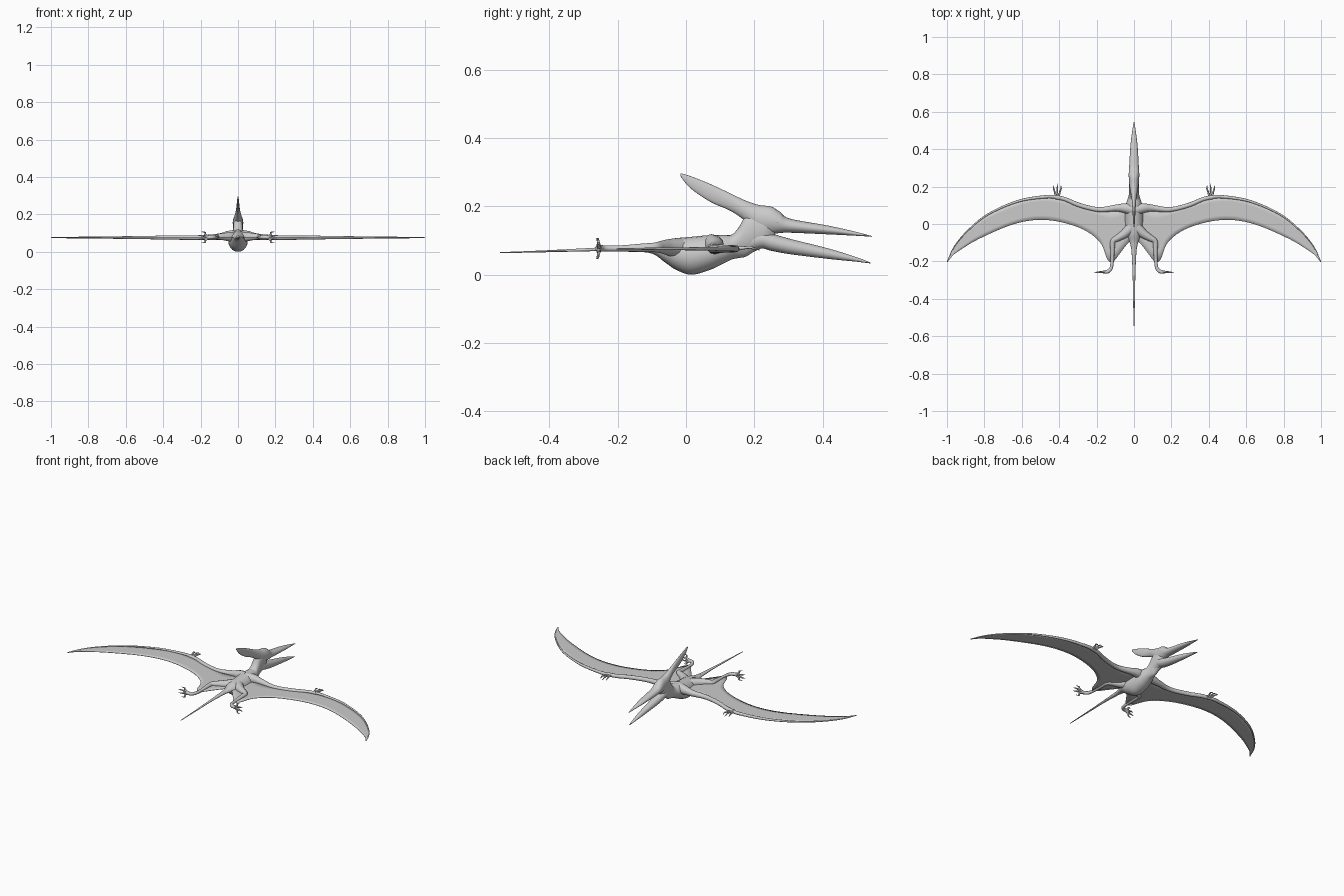
import bpy, math
from mathutils import Vector

cube = bpy.data.objects.get("Cube")
if cube:
    bpy.data.objects.remove(cube, do_unlink=True)


def material(name, value):
    m = bpy.data.materials.new(name)
    m.use_nodes = True
    col = (value, value, value, 1)
    m.diffuse_color = col
    m.node_tree.nodes["Principled BSDF"].inputs["Base Color"].default_value = col
    return m


SKIN = material("grey skin", 0.6)


def spline(stations, steps):
    """Catmull-Rom through tuples of any length."""
    s = [stations[0], *stations, stations[-1]]
    out = []
    for i in range(1, len(s) - 2):
        for k in range(steps):
            t = k / steps
            out.append([0.5 * (2 * b + (c - a) * t + (2 * a - 5 * b + 4 * c - d) * t * t
                               + (3 * b - a - 3 * c + d) * t ** 3)
                        for a, b, c, d in zip(*s[i - 1:i + 3])])
    return out + [list(stations[-1])]


def make(name, verts, faces, mirror=False):
    mesh = bpy.data.meshes.new(name)
    mesh.from_pydata(verts, [], faces)
    mesh.materials.append(SKIN)
    ob = bpy.data.objects.new(name, mesh)
    bpy.context.collection.objects.link(ob)
    bpy.ops.object.select_all(action='DESELECT')
    ob.select_set(True)
    bpy.context.view_layer.objects.active = ob
    bpy.ops.object.mode_set(mode='EDIT')
    bpy.ops.mesh.select_all(action='SELECT')
    bpy.ops.mesh.normals_make_consistent(inside=False)
    bpy.ops.object.mode_set(mode='OBJECT')
    bpy.ops.object.shade_smooth_by_angle(angle=math.radians(60))
    if mirror:
        ob.modifiers.new("Mirror", 'MIRROR')
    return ob


def skin_rings(name, rings, mirror=False):
    n = len(rings[0])
    verts = [v for r in rings for v in r]
    faces = [(i * n + j, i * n + (j + 1) % n, (i + 1) * n + (j + 1) % n, (i + 1) * n + j)
             for i in range(len(rings) - 1) for j in range(n)]
    faces += [tuple(range(n)), tuple(range(len(verts) - n, len(verts)))]
    return make(name, verts, faces, mirror)


def loft(name, stations, steps=5, n=20):
    """Upright oval rings from (y, low z, high z, half width)."""
    rings = []
    for y, lo, hi, w in spline(stations, steps):
        rings.append([(w * math.cos(a), y, (lo + hi) / 2 + (hi - lo) / 2 * math.sin(a))
                      for a in (math.tau * j / n for j in range(n))])
    return skin_rings(name, rings)


def tube(name, stations, steps=5, n=12):
    """Round tube through (x, y, z, radius), mirrored."""
    pts = spline(stations, steps)
    rings = []
    for i, p in enumerate(pts):
        d = Vector(pts[min(i + 1, len(pts) - 1)][:3]) - Vector(pts[max(i - 1, 0)][:3])
        side = d.cross(Vector((0, 0, 1))).normalized()
        up = side.cross(d).normalized()
        rings.append([Vector(p[:3]) + p[3] * (side * math.cos(a) + up * math.sin(a))
                      for a in (math.tau * j / n for j in range(n))])
    return skin_rings(name, rings, True)


# Trunk, neck and tail
loft("body", [
    (-.16, .068, .083, .01), (-.1, .062, .09, .022), (-.06, .035, .102, .038),
    (-.03, .015, .107, .047), (.015, 0, .111, .052), (.07, .014, .116, .05),
    (.11, .033, .117, .042), (.135, .045, .118, .034), (.155, .049, .14, .028),
    (.175, .053, .175, .026), (.2, .068, .19, .026), (.235, .085, .18, .024),
    (.26, .11, .16, .012)])
loft("tail", [(-.545, .063, .066, .002), (-.4, .066, .072, .005),
              (-.25, .069, .08, .008), (-.13, .066, .087, .014)])

# Head with crest and beak
loft("crest_and_upper_beak", [
    (-.016, .288, .297, .002), (.012, .254, .289, .005), (.07, .214, .266, .008),
    (.13, .187, .238, .012), (.17, .16, .219, .018), (.21, .125, .205, .025),
    (.25, .12, .199, .028), (.275, .122, .184, .028), (.305, .123, .164, .026),
    (.42, .118, .143, .019), (.5, .114, .125, .009), (.545, .111, .113, .002)])
loft("lower_jaw", [
    (.18, .065, .13, .022), (.22, .077, .13, .026), (.25, .07, .121, .027),
    (.305, .06, .105, .024), (.42, .046, .076, .016), (.5, .038, .051, .008),
    (.54, .033, .036, .002)])

# Eyes with raised rims
bpy.ops.mesh.primitive_uv_sphere_add(segments=16, ring_count=10, radius=.006,
                                     location=(.023, .267, .155))
eye = bpy.context.object
bpy.ops.mesh.primitive_torus_add(major_radius=.009, minor_radius=.0025, major_segments=20,
                                 minor_segments=8, location=(.0235, .267, .155),
                                 rotation=(0, math.pi / 2, 0))
rim = bpy.context.object
for ob, name in ((eye, "eye"), (rim, "eye_rim")):
    ob.name = name
    bpy.ops.object.select_all(action='DESELECT')
    ob.select_set(True)
    bpy.context.view_layer.objects.active = ob
    bpy.ops.object.transform_apply(location=True, rotation=True, scale=True)
    bpy.ops.object.shade_smooth()
    ob.data.materials.append(SKIN)
    ob.modifiers.new("Mirror", 'MIRROR')

# Wing membrane: leading x, y then trailing x, y
Z = .076
edges = spline([
    (0, .08, 0, -.08), (.03, .09, .03, -.1), (.06, .095, .07, -.15), (.09, .09, .11, -.2),
    (.13, .085, .142, -.19), (.18, .078, .18, -.1), (.28, .1, .27, -.03),
    (.39, .135, .41, .014), (.5, .145, .54, .02), (.62, .12, .67, -.01),
    (.78, .05, .83, -.08), (.89, -.037, .915, -.13), (.96, -.12, .965, -.165),
    (1, -.2, .997, -.204)], 5)
CROSS = 5
verts = [((a * (CROSS - k) + c * k) / CROSS, (b * (CROSS - k) + d * k) / CROSS, Z)
         for a, b, c, d in edges for k in range(CROSS + 1)]
row = CROSS + 1
faces = [(i * row + k, i * row + k + 1, (i + 1) * row + k + 1, (i + 1) * row + k)
         for i in range(len(edges) - 1) for k in range(CROSS)]
wing = make("wing_membrane", verts, faces, True)
solid = wing.modifiers.new("Thickness", 'SOLIDIFY')
solid.thickness, solid.offset = .003, 0

# Arm and long wing finger
tube("arm", [(.0, .075, .085, .034), (.05, .085, .086, .026), (.1, .085, .08, .018),
             (.19, .077, Z, .013), (.29, .1, Z, .012), (.37, .133, Z, .011),
             (.42, .143, Z, .011)])
tube("wing_finger", [(.4, .142, Z, .011), (.47, .146, Z, .009), (.62, .122, Z, .007),
                     (.78, .052, Z, .005), (.89, -.037, Z, .004), (.96, -.12, Z, .003),
                     (.997, -.198, Z, .002)])

# Hind leg with foot
tube("hind_leg", [(.015, -.02, .078, .03), (.05, -.052, .08, .024), (.085, -.074, .081, .018),
                  (.112, -.092, .08, .014), (.115, -.13, .079, .012), (.116, -.19, .077, .009),
                  (.122, -.235, .077, .009), (.14, -.254, .077, .01), (.165, -.257, .077, .008)])

# Clawed fingers and toes
for i, spread in enumerate((-1, 0, 1)):
    x = .41 + spread * .008
    tube(f"finger_{i + 1}", [(x, .148, Z, .006), (x + spread * .006, .172, Z + .003, .0045),
                             (x + spread * .012, .19, Z + .004, .004),
                             (x + spread * .011, .215 - .01 * abs(spread), Z - .004, .001)], 4, 8)
for i, spread in enumerate((-1, -.35, .35, 1)):
    reach = .225 - .03 * abs(spread)
    tube(f"toe_{i + 1}", [(.145, -.255, .077, .007), (.175, -.256, .077 + spread * .014, .005),
                          (reach - .02, -.258, .077 + spread * .026, .004),
                          (reach, -.262, .077 + spread * .03, .001)], 4, 8)
